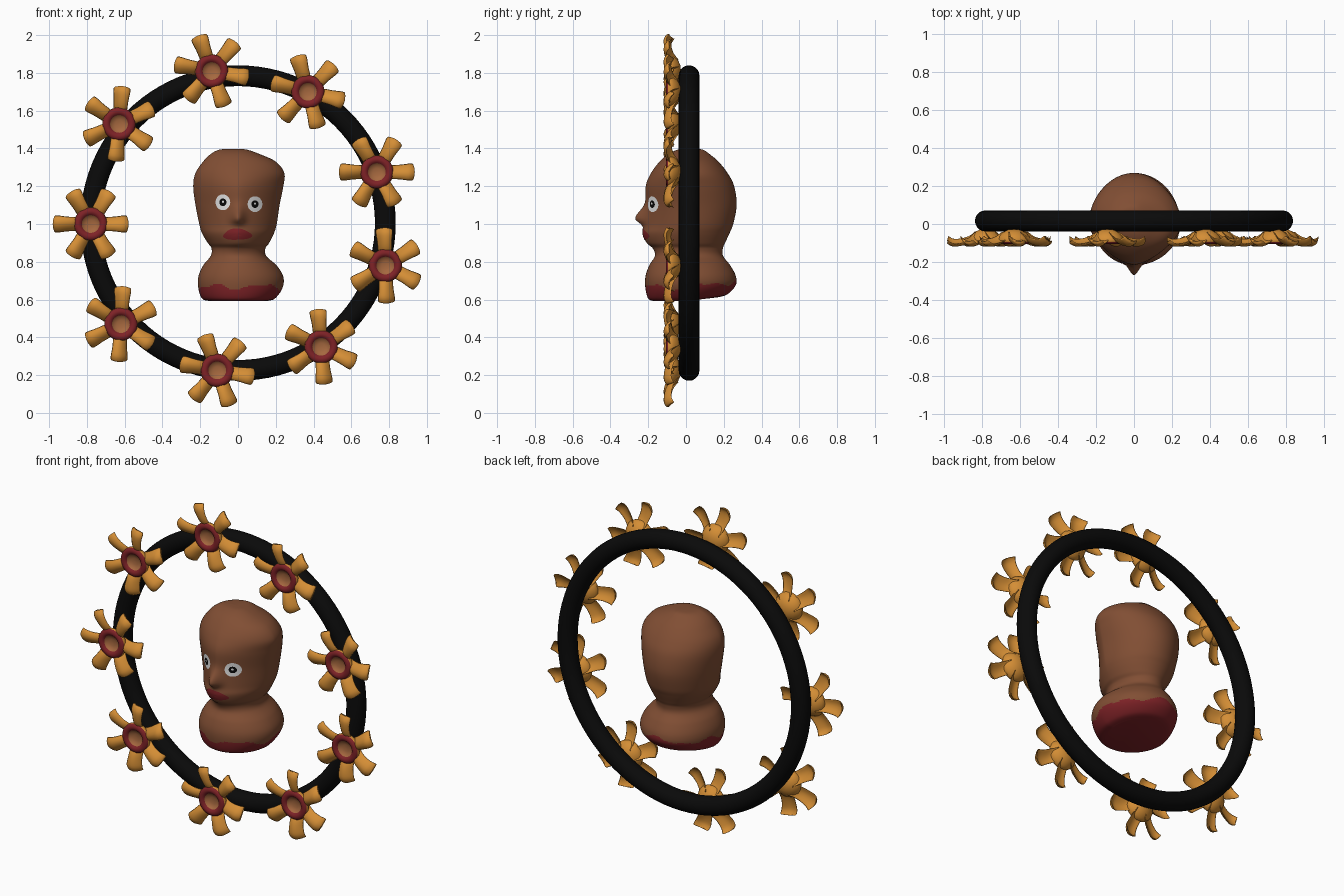
import bpy, bmesh, math
from mathutils import Vector
from mathutils.bvhtree import BVHTree

if "Cube" in bpy.data.objects:
    bpy.data.objects.remove(bpy.data.objects["Cube"])

def mat(name, rgb):
    m = bpy.data.materials.new(name)
    m.diffuse_color = (*rgb, 1)
    m.use_nodes = True
    m.node_tree.nodes["Principled BSDF"].inputs["Base Color"].default_value = m.diffuse_color
    return m

BROWN = mat("clay brown", (0.22, 0.077, 0.034))
RED = mat("dark red", (0.21, 0.016, 0.02))
ORANGE = mat("petal orange", (0.66, 0.27, 0.036))
TAN = mat("flower centre tan", (0.38, 0.14, 0.05))
BLACK = mat("black", (0.003, 0.003, 0.003))
WHITE = mat("white", (0.8, 0.8, 0.8))

def finish(name, bm, mats):
    """Turn a bmesh into a smooth shaded object."""
    bmesh.ops.recalc_face_normals(bm, faces=bm.faces)
    for f in bm.faces:
        f.smooth = True
    me = bpy.data.meshes.new(name)
    bm.to_mesh(me)
    for m in mats:
        me.materials.append(m)
    ob = bpy.data.objects.new(name, me)
    bpy.context.collection.objects.link(ob)
    return ob

def loft(bm, rings):
    """Skin a list of closed point rings and cap both ends."""
    vs = [[bm.verts.new(p) for p in r] for r in rings]
    n = len(vs[0])
    faces = []
    for a, b in zip(vs, vs[1:]):
        for i in range(n):
            j = (i + 1) % n
            faces.append(bm.faces.new((a[i], a[j], b[j], b[i])))
    faces += [bm.faces.new(vs[0]), bm.faces.new(vs[-1])]
    return faces

def spline(rows, steps):
    """Catmull-Rom through table rows."""
    out = []
    for k in range(len(rows) - 1):
        p = [rows[min(max(k + d, 0), len(rows) - 1)] for d in (-1, 0, 1, 2)]
        for s in range(steps):
            t = s / steps
            out.append([0.5 * (2 * b + (c - a) * t + (2 * a - 5 * b + 4 * c - d) * t * t
                        + (3 * b - a - 3 * c + d) * t ** 3) for a, b, c, d in zip(*p)])
    return out + [list(rows[-1])]

# Hoop
bpy.ops.mesh.primitive_torus_add(major_radius=0.78, minor_radius=0.055, major_segments=96,
                                 minor_segments=20, location=(0, 0.016, 1.005),
                                 rotation=(math.pi / 2, 0, 0))
hoop = bpy.context.object
hoop.name = "hoop"
hoop.data.materials.append(BLACK)
hoop.data.shade_smooth()

# Head and neck: z, left, right, front, back, front roundness
rows = [
    (0.592, .15, .15, .17, .17, 2), (0.605, .19, .195, .2, .22, 2), (0.66, .21, .235, .215, .262, 2),
    (0.72, .21, .24, .215, .265, 2), (0.78, .185, .205, .195, .235, 2), (0.83, .145, .15, .165, .197, 2),
    (0.87, .14, .145, .175, .195, 1.8), (0.90, .16, .165, .208, .207, 1.7), (0.95, .19, .19, .228, .23, 1.6),
    (1.0, .205, .205, .222, .25, 1.5), (1.1, .225, .22, .213, .268, 1.5), (1.2, .237, .24, .213, .255, 1.55),
    (1.27, .225, .245, .185, .22, 1.7), (1.33, .185, .2, .14, .172, 1.9), (1.37, .145, .115, .095, .125, 2),
    (1.393, .1, .05, .045, .09, 2), (1.398, .04, .005, .0, .05, 2)]

def head_ring(z, l, r, f, b, n):
    pts = []
    for i in range(112):
        a = 2 * math.pi * i / 112
        c, s = math.cos(a), math.sin(a)
        e = 2 / n if s < 0 else 1
        x = math.copysign(abs(c) ** e, c) * (r if c > 0 else l)
        y = math.copysign(abs(s) ** e, s) * (b if s > 0 else f)
        if s < 0:  # nose bump
            dz = (z - 1.03) / (0.055 if z > 1.03 else 0.03)
            y -= 0.05 * math.exp(-(x / 0.035) ** 2 - dz * dz)
        tilt = 0.12 * max(y, 0) * max(0, 1 - (z - 0.59) / 0.12)
        pts.append((x, y, z + tilt))
    return pts

bm = bmesh.new()
faces = loft(bm, [head_ring(*r) for r in spline(rows, 8)])
for f in faces:  # ragged red underside
    c = f.calc_center_median()
    a = math.atan2(c.y, c.x)
    if c.z < 0.668 + 0.012 * math.sin(5 * a) + 0.008 * math.sin(9 * a + 1) + 0.1 * max(c.y, 0):
        f.material_index = 1
bmesh.ops.recalc_face_normals(bm, faces=bm.faces)
tree = BVHTree.FromBMesh(bm)
finish("head", bm, [BROWN, RED])

def decal(name, cx, cz, rx, rz, lift, m, wave=0.0):
    """Thin painted patch draped over the front of the head."""
    bm = bmesh.new()
    def drape(x, z):
        hit = tree.ray_cast(Vector((x, -1, z)), Vector((0, 1, 0)))[0]
        return bm.verts.new((x, hit.y - lift, z))
    n, prev = 32, None
    centre = drape(cx, cz)
    for k in range(1, 6):
        ring = []
        for i in range(n):
            a = 2 * math.pi * i / n
            q = k / 5 * (1 + wave * math.cos(3 * a + 1.2))
            ring.append(drape(cx + rx * q * math.cos(a), cz + rz * q * math.sin(a)))
        for i in range(n):
            j = (i + 1) % n
            bm.faces.new((prev[i], ring[i], ring[j], prev[j]) if prev else (centre, ring[i], ring[j]))
        prev = ring
    finish(name, bm, [m])

for side, x, z in (("left", -0.08, 1.115), ("right", 0.09, 1.105)):
    decal(side + "_eye", x, z, 0.039, 0.042, 0.003, WHITE)
    decal(side + "_pupil", x, z, 0.019, 0.02, 0.005, BLACK)
    decal(side + "_glint", x, z + 0.003, 0.006, 0.006, 0.007, WHITE)
decal("lips", -0.004, 0.944, 0.075, 0.03, 0.003, RED, 0.1)

# Flower: lathed cup with a dished centre, then six bowed petals
bm = bmesh.new()
profile = [(.002, .04), (.03, .037), (.06, .024), (.08, .002), (.088, -.015), (.086, -.028),
           (.078, -.036), (.066, -.039), (.055, -.036), (.047, -.028), (.04, -.019), (.02, -.013), (.002, -.012)]
cup = loft(bm, [[(r * math.cos(2 * math.pi * i / 48), y, r * math.sin(2 * math.pi * i / 48))
                 for i in range(48)] for r, y in profile])
for f in cup:
    c = f.calc_center_median()
    r = math.hypot(c.x, c.z)
    if c.y < -0.008 and r < 0.086:
        f.material_index = 1 if r > 0.046 else 2

# petal stations: radius, forward offset, half width
stations = spline([(.055, -.005, .034), (.09, -.028, .037), (.13, -.04, .039), (.17, -.043, .044),
                   (.193, -.034, .045), (.201, -.027, .040)], 3)
for k in range(6):
    a = k * math.pi / 3
    ca, sa = math.cos(a), math.sin(a)
    rings = []
    for r, y, w in stations:
        ring = []
        for i in range(16):
            t = 2 * math.pi * i / 16
            v = math.cos(t)
            rr = r - 0.008 * v * v * (r / 0.2)          # rounded tip
            yy = y + 0.007 * math.sin(t) + 0.02 * v * v + 0.012 * v  # bow and twist
            ring.append((rr * ca - v * w * sa, yy, rr * sa + v * w * ca))
        rings.append(ring)
    loft(bm, rings)
flower = finish("flower_1", bm, [ORANGE, RED, TAN])

# Nine flowers round the hoop: x, z, petal angle
spots = [(-.14, 1.81, 50), (.37, 1.70, 46), (.735, 1.275, 0), (.78, .78, 32), (.44, .35, 35),
         (-.11, .225, 50), (-.62, .47, 27), (-.78, 1.0, 0), (-.63, 1.53, 25)]
for i, (x, z, a) in enumerate(spots):
    ob = flower if i == 0 else flower.copy()
    if i:
        ob.name = f"flower_{i + 1}"
        bpy.context.collection.objects.link(ob)
    ob.location = (x, -0.067, z)
    ob.rotation_euler = (0, -math.radians(a), 0)
